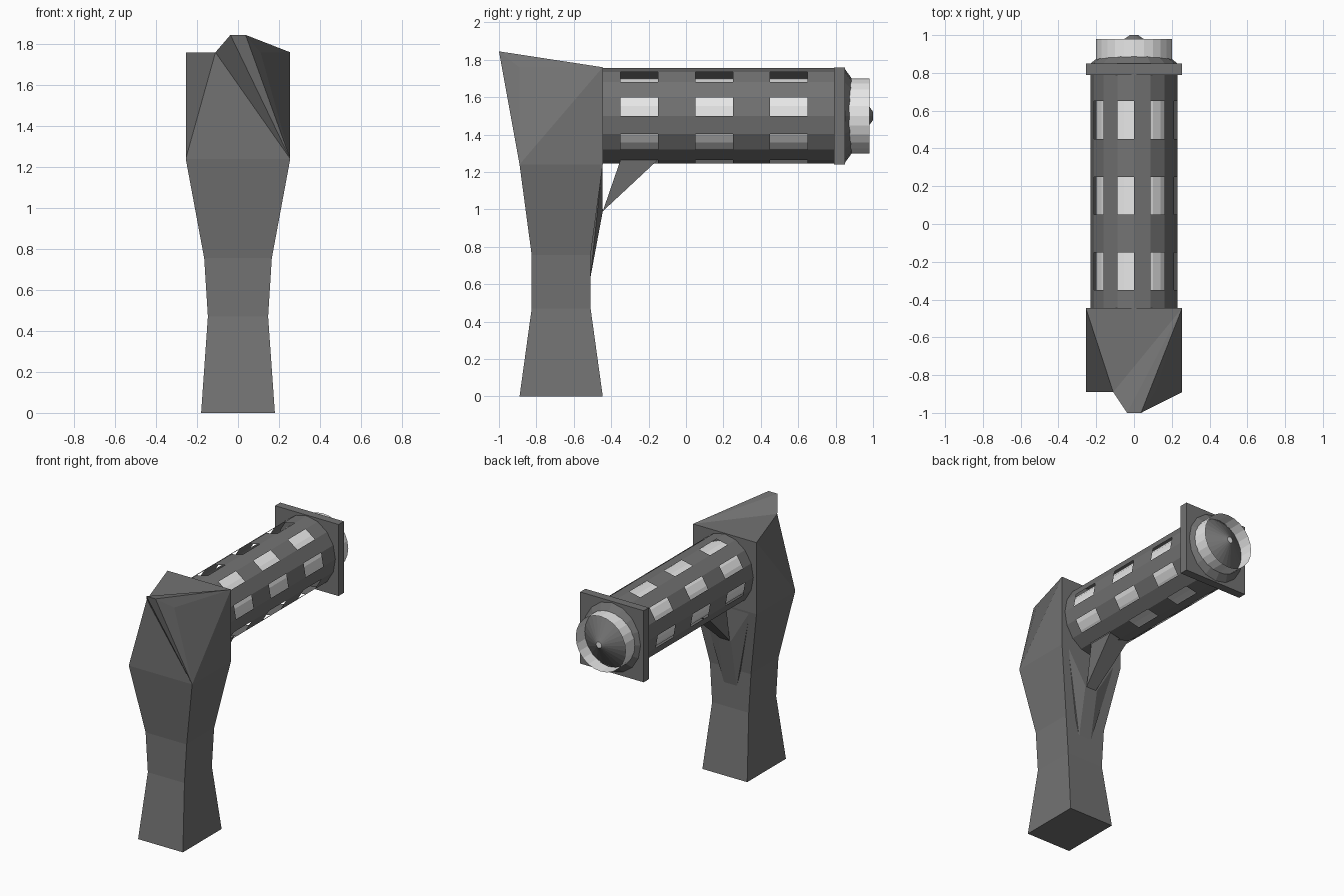
import bpy, bmesh, math

if "Cube" in bpy.data.objects:
    bpy.data.objects.remove(bpy.data.objects["Cube"])


def material(name, value):
    mat = bpy.data.materials.new(name)
    mat.use_nodes = True
    color = (value, value, value, 1)
    mat.diffuse_color = color
    mat.node_tree.nodes["Principled BSDF"].inputs["Base Color"].default_value = color
    return mat


grey = material("dark grey metal", 0.17)
white = material("pale glass", 0.8)
AXIS = 1.5  # height of the barrel axis


def finish(name, bm, *mats):
    bmesh.ops.remove_doubles(bm, verts=bm.verts[:], dist=0.0001)
    bmesh.ops.recalc_face_normals(bm, faces=bm.faces[:])
    mesh = bpy.data.meshes.new(name)
    bm.to_mesh(mesh)
    bm.free()
    for mat in mats:
        mesh.materials.append(mat)
    obj = bpy.data.objects.new(name, mesh)
    bpy.context.collection.objects.link(obj)
    return obj


def lathe(name, profile, sides, mats, x_scale=1.0, skip=None, cap=False):
    """Sweep (y, radius) points around the barrel axis."""
    bm = bmesh.new()
    rings = []
    for y, r in profile:
        angles = [2 * math.pi * k / sides for k in range(sides)]
        rings.append([bm.verts.new((r * x_scale * math.cos(a), y, AXIS + r * math.sin(a)))
                      for a in angles])
    for i in range(len(rings) - 1):
        for k in range(sides):
            if skip and skip(i, k):
                continue
            n = (k + 1) % sides
            bm.faces.new((rings[i][k], rings[i][n], rings[i + 1][n], rings[i + 1][k]))
    if cap:
        bm.faces.new(rings[-1]).material_index = len(mats) - 1
    return finish(name, bm, *mats)


def hull(name, points, mirror=True):
    """Convex solid from points mirrored across x."""
    bm = bmesh.new()
    for x, y, z in points:
        for s in (-1, 1):
            bm.verts.new((s * x, y, z))
    bmesh.ops.convex_hull(bm, input=bm.verts[:])
    return finish(name, bm, grey)


# Column: stacked rectangular sections, closed by a beaked head
bm = bmesh.new()
sections = [(0, .18, -.89, -.445), (.47, .147, -.825, -.51),
            (.755, .165, -.825, -.51), (1.24, .255, -.89, -.445)]
rings = [[bm.verts.new(p) for p in ((-w, f, z), (w, f, z), (w, b, z), (-w, b, z))]
         for z, w, f, b in sections]
bm.faces.new(rings[0])
for lower, upper in zip(rings, rings[1:]):
    for k in range(4):
        n = (k + 1) % 4
        bm.faces.new((lower[k], lower[n], upper[n], upper[k]))
low_l, low_r, rear_r, rear_l = rings[-1]


def pair(x, y, z):
    return bm.verts.new((-x, y, z)), bm.verts.new((x, y, z))


knee_l, knee_r = pair(.11, -.89, 1.76)
tip_l, tip_r = pair(.037, -1, 1.845)
back_l, back_r = pair(.255, -.445, 1.76)


def fan(hub, *rim):
    for a, b in zip(rim, rim[1:]):
        bm.faces.new((hub, a, b))


fan(low_r, knee_r, tip_r, tip_l, knee_l, low_l)
fan(back_r, knee_r, tip_r, tip_l, knee_l, back_l)
for low, knee, back, rear in ((low_l, knee_l, back_l, rear_l), (low_r, knee_r, back_r, rear_r)):
    fan(low, knee, back, rear)
bm.faces.new((rear_l, rear_r, back_r, back_l))
finish("column", bm, grey)

# Support behind the column and strut under the barrel
hull("rear_wedge", [(.05, -.512, .63), (.05, -.445, .99), (.2, -.447, 1.24), (.05, -.55, .8),
                    (.2, -.5, 1.24)])
hull("strut", [(.04, -.445, .99), (.08, -.35, 1.265), (.08, -.15, 1.265)])

# Barrel shell with three rows of windows on every other side
breaks = [-.445, -.35, -.15, .05, .25, .45, .65, .82]
lathe("barrel", [(y, .255) for y in breaks], 16, [grey], .9,
      skip=lambda i, k: i % 2 == 1 and k % 2 == 0)

# Glass tube running through the barrel and out of its end
lathe("glass_tube", [(-.445, .2), (.98, .2)], 24, [white])

# Square end plate, collar and lens cone
bm = bmesh.new()
bmesh.ops.create_cube(bm, size=1)
for v in bm.verts:
    v.co = (v.co.x * .51, .82 + v.co.y * .06, AXIS + v.co.z * .52)
finish("end_plate", bm, grey)
lathe("collar", [(.85, .25), (.89, .195)], 16, [grey], .92)
lathe("lens_cone", [(.88, .198), (.98, .05), (1.0, .022)], 24, [grey, white], cap=True)
